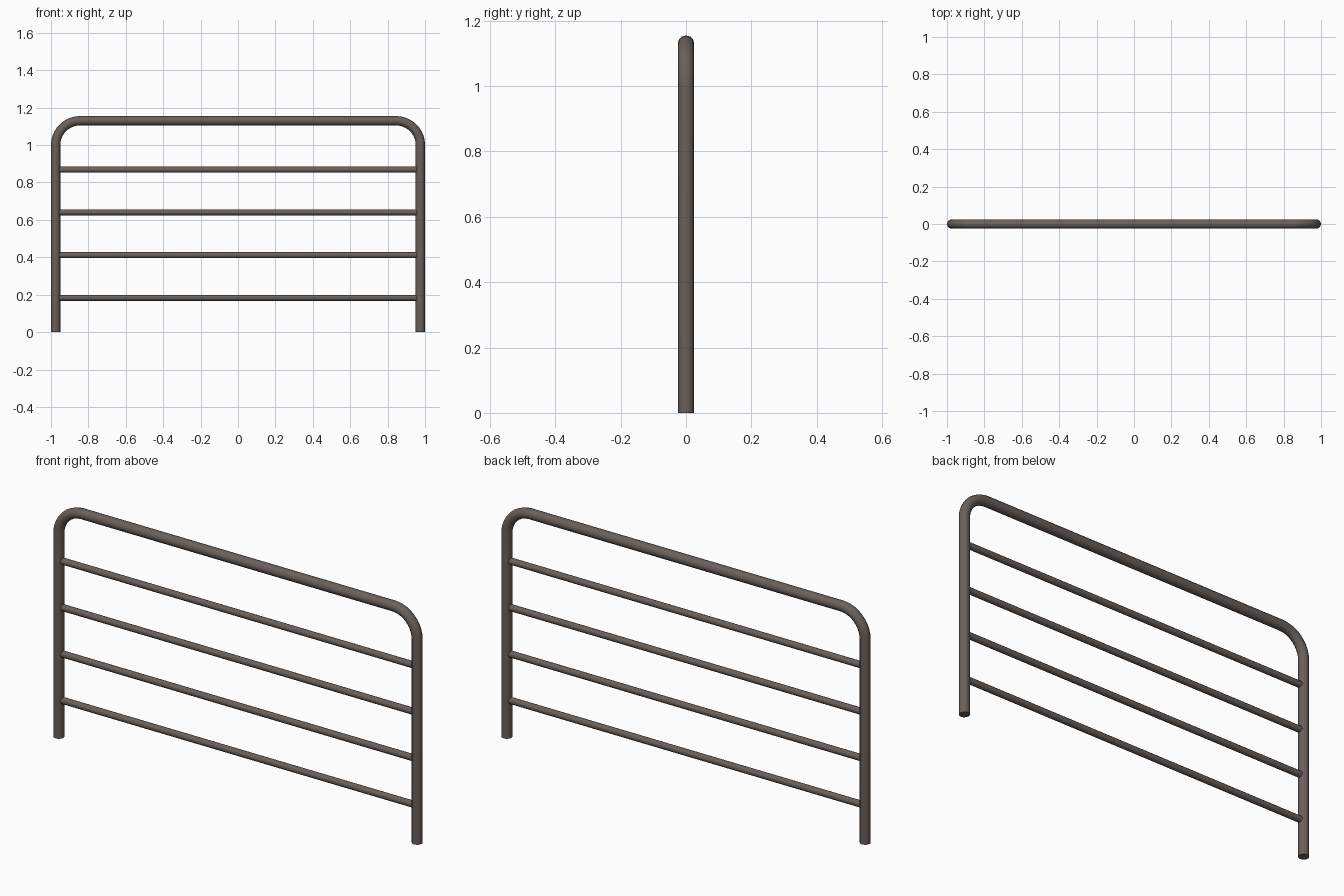
import bpy
from math import sin, cos, pi, radians

if "Cube" in bpy.data.objects:
    bpy.data.objects.remove(bpy.data.objects["Cube"])

mat = bpy.data.materials.new("brown_metal")
mat.diffuse_color = (0.14, 0.118, 0.105, 1)
mat.use_nodes = True
mat.node_tree.nodes["Principled BSDF"].inputs["Base Color"].default_value = mat.diffuse_color


def tube(name, points, radius):
    """Round capped tube swept along a path, converted to a mesh."""
    curve = bpy.data.curves.new(name, 'CURVE')
    curve.dimensions = '3D'
    curve.bevel_depth = radius
    curve.bevel_resolution = 4
    curve.use_fill_caps = True
    spline = curve.splines.new('POLY')
    spline.points.add(len(points) - 1)
    for p, co in zip(spline.points, points):
        p.co = (*co, 1)
    obj = bpy.data.objects.new(name, curve)
    bpy.context.collection.objects.link(obj)
    bpy.ops.object.select_all(action='DESELECT')
    obj.select_set(True)
    bpy.context.view_layer.objects.active = obj
    bpy.ops.object.convert(target='MESH')
    obj = bpy.context.object
    obj.data.materials.clear()
    obj.data.materials.append(mat)
    bpy.ops.object.shade_smooth_by_angle(angle=radians(40))
    return obj


R = 0.025               # frame tube radius
X, Z = 1 - R, 1.155 - R  # frame centreline
BEND = 0.13
STEPS = 10

# Outer frame: two posts and a top bar with rounded corners
arc = [(BEND * cos(pi / 2 * i / STEPS), BEND * sin(pi / 2 * i / STEPS))
       for i in range(STEPS + 1)]
right = [(X, 0, 0)] + [(X - BEND + c, 0, Z - BEND + s) for c, s in arc]
left = [(-x, y, z) for x, y, z in reversed(right)]
tube("outer_frame", right + left, R)

# Four thinner horizontal rails
for i in range(4):
    z = 0.183 + i * 0.2285
    tube(f"rail_{i + 1}", [(-X, 0, z), (X, 0, z)], 0.016)
